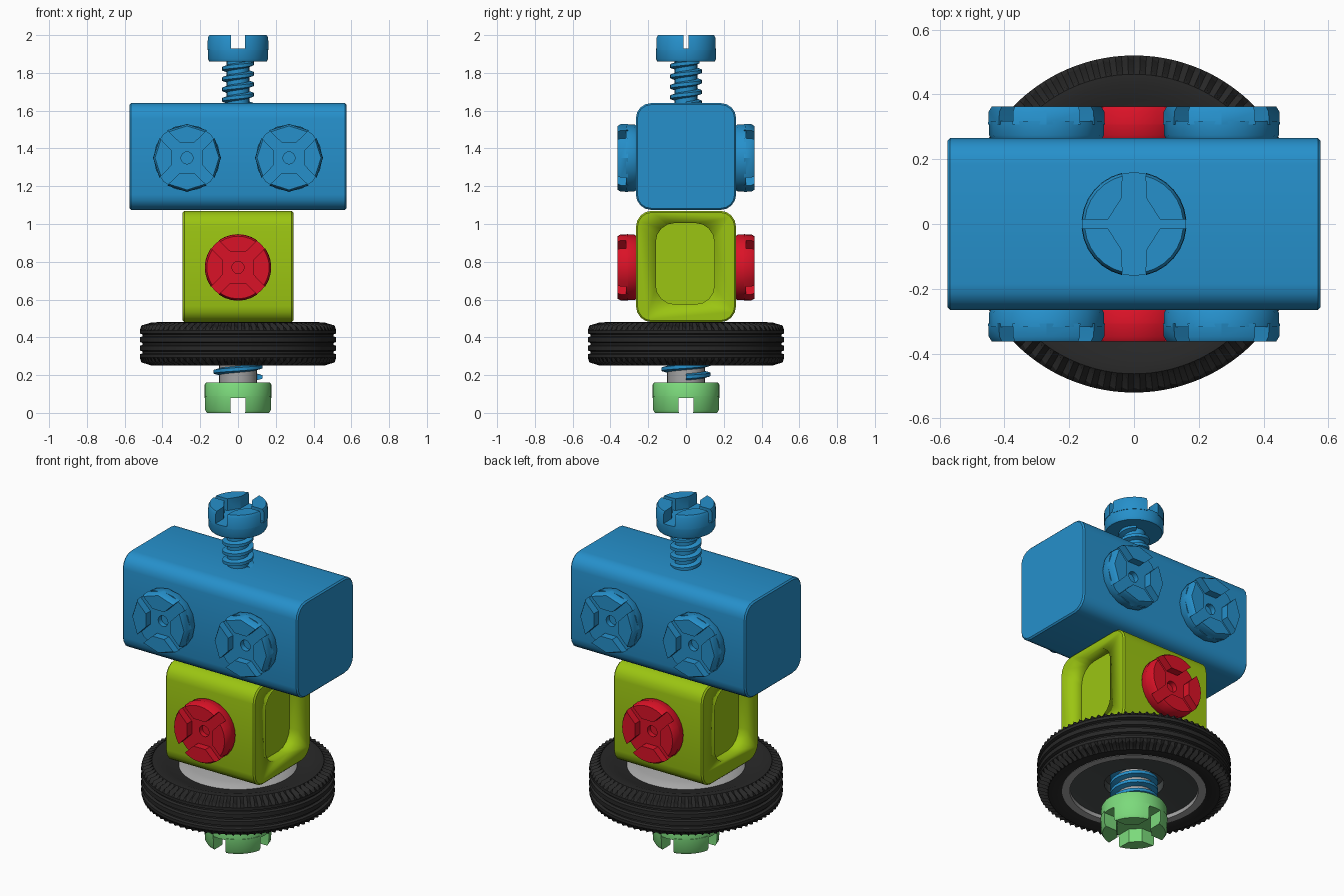
import bpy, bmesh, math
from mathutils import Matrix, Vector

if "Cube" in bpy.data.objects:
    bpy.data.objects.remove(bpy.data.objects["Cube"])


def material(name, rgb):
    m = bpy.data.materials.new(name)
    m.diffuse_color = (*rgb, 1)
    m.use_nodes = True
    m.node_tree.nodes["Principled BSDF"].inputs["Base Color"].default_value = m.diffuse_color
    return m


BLUE = material("blue", (0.019, 0.28, 0.60))
LIME = material("lime", (0.33, 0.56, 0.006))
RED = material("red", (0.70, 0.006, 0.02))
BLACK = material("tyre black", (0.021, 0.021, 0.021))
GREY = material("light grey", (0.38, 0.38, 0.38))
DARK = material("dark grey", (0.07, 0.08, 0.08))
MINT = material("light green", (0.20, 0.70, 0.20))


def finish(name, bm, mat, matrix=Matrix()):
    bmesh.ops.remove_doubles(bm, verts=bm.verts[:], dist=1e-5)
    bmesh.ops.recalc_face_normals(bm, faces=bm.faces[:])
    bm.transform(matrix)
    me = bpy.data.meshes.new(name)
    bm.to_mesh(me)
    bm.free()
    me.materials.append(mat)
    ob = bpy.data.objects.new(name, me)
    bpy.context.collection.objects.link(ob)
    bpy.ops.object.select_all(action='DESELECT')
    ob.select_set(True)
    bpy.context.view_layer.objects.active = ob
    bpy.ops.object.shade_smooth_by_angle(angle=math.radians(32))
    return ob


def lathe(bm, profile, steps, closed=False):
    """Spin profile(i) -> [(r, z)...] about z."""
    rings = []
    for i in range(steps):
        a = 2 * math.pi * i / steps
        rings.append([bm.verts.new((r * math.cos(a), r * math.sin(a), z))
                      for r, z in profile(i)])
    n = len(rings[0])
    for i in range(steps):
        p, q = rings[i], rings[(i + 1) % steps]
        for j in range(n if closed else n - 1):
            k = (j + 1) % n
            bm.faces.new((p[j], q[j], q[k], p[k]))


def block(name, size, loc, mat, radius, edge=0.008):
    """Box rounded along its x edges, with slightly eased ends."""
    bm = bmesh.new()
    bmesh.ops.create_cube(bm, size=1)
    bm.transform(Matrix.Diagonal((*size, 1)))
    long = [e for e in bm.edges if abs(e.verts[0].co.x - e.verts[1].co.x) > 1e-4]
    bmesh.ops.bevel(bm, geom=long, offset=radius, segments=4, profile=0.5, affect='EDGES')
    if edge:
        rim = [e for e in bm.edges if abs(e.verts[0].co.x - e.verts[1].co.x) < 1e-4]
        bmesh.ops.bevel(bm, geom=rim, offset=edge, segments=1, affect='EDGES')
    return finish(name, bm, mat, Matrix.Translation(loc))


def bolt_head(name, mat, matrix, r, h, depth, wx, wy, core, arc=6, steps=32, pit=0.0):
    """Disc carrying four raised sectors, leaving a cross slot and a centre pocket."""
    bm = bmesh.new()
    f = h - depth
    lathe(bm, lambda i: [(0, f - pit), (0.032, f - pit), (0.032, f), (r * 0.985, f),
                         (r * 0.985, 0.012), (r * 0.94, -0.002), (0, -0.002)], steps)
    for sx, sy in ((1, 1), (-1, 1), (-1, -1), (1, -1)):
        a0, a1 = math.asin(wx / r), math.pi / 2 - math.asin(wy / r)
        pts = [(core, wx)]
        for k in range(arc + 1):
            a = a0 + (a1 - a0) * k / arc
            pts.append((r * math.cos(a), r * math.sin(a)))
        pts += [(wy, core)]
        levels = []
        for z, s in ((f - 0.01, 1), (h - 0.015, 0.99), (h, 0.94)):
            levels.append([bm.verts.new((x * sx * (s if 0 < i < len(pts) - 1 else 1),
                                         y * sy * (s if 0 < i < len(pts) - 1 else 1), z))
                           for i, (x, y) in enumerate(pts)])
        n = len(pts)
        for lo, hi in zip(levels, levels[1:]):
            for i in range(n):
                k = (i + 1) % n
                bm.faces.new((lo[i], lo[k], hi[k], hi[i]))
        bm.faces.new(levels[0])
        bm.faces.new(levels[-1])
    return finish(name, bm, mat, matrix)


def thread(name, mat, z0, z1, rc, ro, pitch):
    """Helical ridge."""
    bm = bmesh.new()
    steps, prev = 24, None
    count = int((z1 - z0) / pitch * steps)
    for i in range(count + 1):
        a = 2 * math.pi * i / steps
        z = z0 + pitch * i / steps
        ring = [bm.verts.new((r * math.cos(a), r * math.sin(a), z + d * pitch))
                for r, d in ((rc - 0.01, -0.36), (ro, -0.16), (ro, 0.16), (rc - 0.01, 0.36))]
        if prev:
            for j in range(4):
                k = (j + 1) % 4
                bm.faces.new((prev[j], ring[j], ring[k], prev[k]))
        else:
            bm.faces.new(ring)
        prev = ring
    bm.faces.new(prev)
    return finish(name, bm, mat)


def turned(name, mat, points, steps=48):
    bm = bmesh.new()
    lathe(bm, lambda i: points, steps)
    return finish(name, bm, mat)


T = Matrix.Translation
# Upper crossbar block
block("upper_block", (1.15, 0.53, 0.565), (0, 0, 1.3575), BLUE, 0.08)

# Lower block with an oval pocket in each end
lower = block("lower_block", (0.585, 0.53, 0.59), (0, 0, 0.775), LIME, 0.085)
for side in (-1, 1):
    cutter = block("pocket_cutter", (0.12, 0.31, 0.43), (side * 0.2925, -0.005, 0.79), LIME, 0.10, 0)
    mod = lower.modifiers.new("pocket", 'BOOLEAN')
    mod.operation, mod.solver, mod.object = 'DIFFERENCE', 'EXACT', cutter
    bpy.context.view_layer.objects.active = lower
    bpy.ops.object.modifier_apply(modifier=mod.name)
    bpy.data.objects.remove(cutter)

# Bolt heads on the front and back faces, slots on the diagonals
for label, s in (("front", -1), ("back", 1)):
    turn = Matrix.Rotation(-s * math.pi / 2, 4, 'X') @ Matrix.Rotation(math.pi / 4, 4, 'Z')
    bolt_head(label + "_red_bolt", RED, T((0, s * 0.262, 0.77)) @ turn,
              0.176, 0.10, 0.045, 0.03, 0.03, 0.085, pit=0.03)
    for x in (-0.27, 0.27):
        bolt_head(label + "_blue_bolt", BLUE, T((x, s * 0.262, 1.35)) @ turn,
                  0.18, 0.10, 0.045, 0.03, 0.03, 0.085, arc=2, steps=16, pit=0.03)

# Top bolt
bolt_head("top_bolt_head", BLUE, T((0, 0, 1.862)), 0.162, 0.138, 0.07, 0.014, 0.038, 0.08)
turned("top_bolt_shaft", BLUE, [(0, 1.6), (0.06, 1.6), (0.06, 1.88), (0, 1.88)], 24)
thread("top_bolt_thread", BLUE, 1.63, 1.86, 0.06, 0.084, 0.055)

# Tyre: grooved tread, toothed shoulders
def tyre_profile(i):
    tooth = i % 2
    top = [(0.31, 0.085), (0.385, 0.10), (0.43, 0.115), (0.462, 0.113),
           (0.48, 0.107) if tooth else (0.466, 0.098),
           (0.512, 0.098) if tooth else (0.505, 0.078), (0.52, 0.072)]
    tread = []
    for z in (0.045, 0.0, -0.045):
        tread += [(0.52, z + 0.010), (0.505, z + 0.005), (0.505, z - 0.005), (0.52, z - 0.010)]
    bottom = [(r, -z) for r, z in reversed(top[1:])]
    return [(r, z + 0.365) for r, z in top + tread + bottom]


bm = bmesh.new()
lathe(bm, tyre_profile, 168, closed=True)
finish("tyre", bm, BLACK)

# Wheel hub: light rim and dark recessed web underneath
turned("wheel_hub", GREY, [(0, 0.475), (0.27, 0.475), (0.315, 0.455), (0.35, 0.42), (0.387, 0.40),
                           (0.387, 0.262), (0.345, 0.262), (0.345, 0.36), (0, 0.36)], 64)
turned("hub_web", DARK, [(0.346, 0.285), (0.17, 0.305), (0.16, 0.305), (0.16, 0.355), (0, 0.355),
                         (0, 0.37), (0.346, 0.37), (0.346, 0.285)], 64)

# Lower shaft, thread and slotted nut
turned("axle", GREY, [(0, 0.10), (0.10, 0.10), (0.10, 0.38), (0, 0.38)], 32)
thread("axle_thread", BLUE, 0.19, 0.36, 0.10, 0.13, 0.055)
bolt_head("bottom_nut", MINT, T((0, 0, 0.16)) @ Matrix.Rotation(math.pi, 4, 'X'),
          0.18, 0.16, 0.08, 0.04, 0.04, 0.09)
